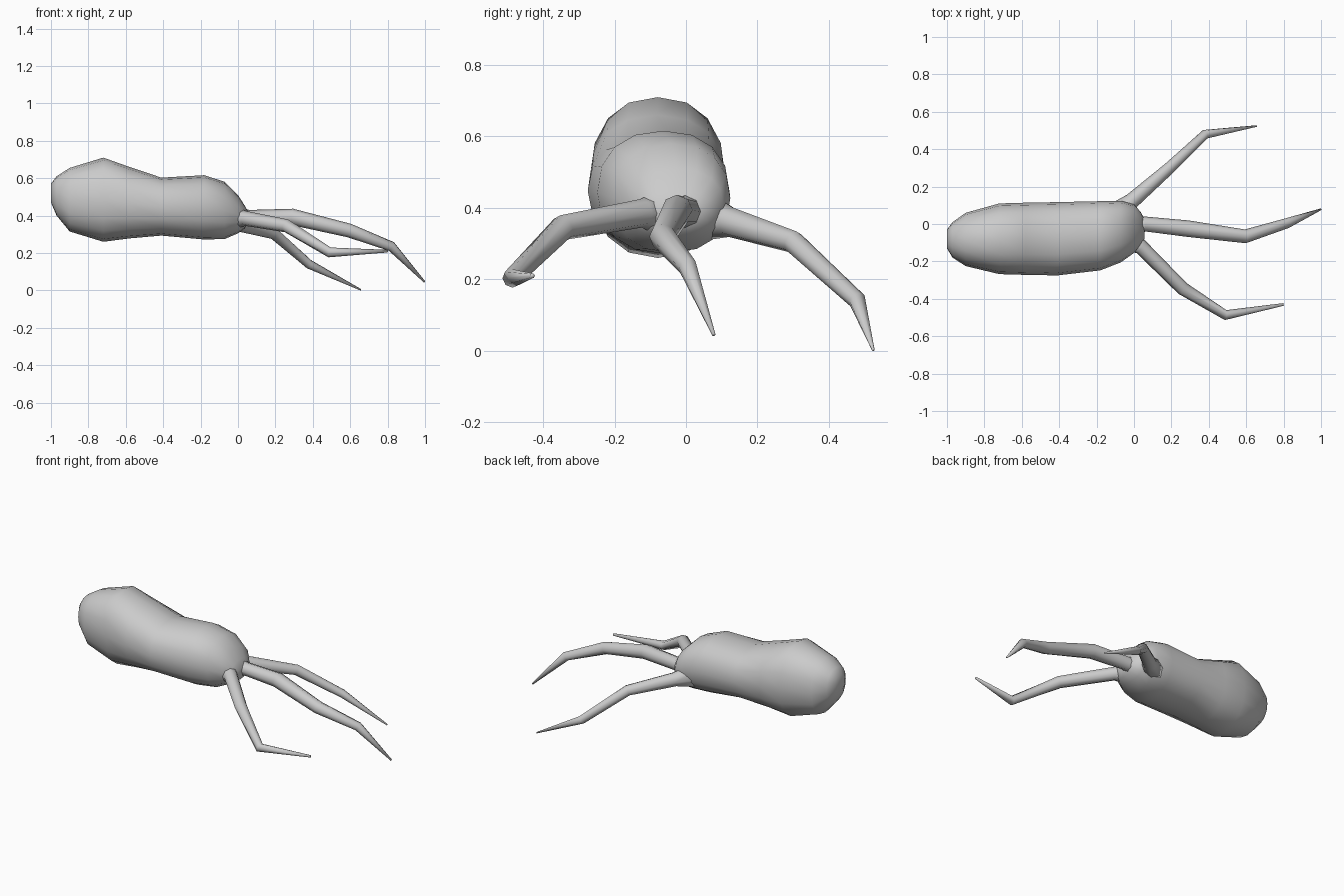
import bpy, bmesh
from math import sin, cos, pi, copysign
from mathutils import Vector

if "Cube" in bpy.data.objects:
    bpy.data.objects.remove(bpy.data.objects["Cube"])


def loft(name, rings):
    """Skin a list of equal-length rings and cap both ends."""
    bm = bmesh.new()
    vr = [[bm.verts.new(p) for p in r] for r in rings]
    n = len(vr[0])
    for a, b in zip(vr, vr[1:]):
        for i in range(n):
            bm.faces.new((a[i], a[(i + 1) % n], b[(i + 1) % n], b[i]))
    bm.faces.new(vr[0])
    bm.faces.new(vr[-1])
    bmesh.ops.recalc_face_normals(bm, faces=bm.faces)
    for f in bm.faces:
        f.smooth = True
    me = bpy.data.meshes.new(name)
    bm.to_mesh(me)
    bm.free()
    ob = bpy.data.objects.new(name, me)
    bpy.context.collection.objects.link(ob)
    return ob


def tentacle(name, path, sides=8):
    """Tapered tube through (x, y, z, radius) points."""
    pts = [Vector(p[:3]) for p in path]
    rings = []
    for i, p in enumerate(pts):
        d = Vector((0, 0, 0))
        if i > 0:
            d += (p - pts[i - 1]).normalized()
        if i < len(pts) - 1:
            d += (pts[i + 1] - p).normalized()
        d.normalize()
        u = d.cross(Vector((0, 0, 1))).normalized()
        v = u.cross(d)
        r = path[i][3]
        rings.append([p + r * (cos(2 * pi * k / sides) * u + sin(2 * pi * k / sides) * v)
                      for k in range(sides)])
    return loft(name, rings)


def power(t, e=0.88):
    return copysign(abs(t) ** e, t)


# Body stations: x, y min, y max, z bottom, z top
stations = [
    (-1.00, -0.13, -0.03, 0.47, 0.57),
    (-0.97, -0.18, 0.01, 0.40, 0.61),
    (-0.90, -0.225, 0.06, 0.315, 0.655),
    (-0.72, -0.268, 0.11, 0.26, 0.71),
    (-0.58, -0.272, 0.114, 0.278, 0.66),
    (-0.41, -0.275, 0.117, 0.293, 0.603),
    (-0.18, -0.248, 0.122, 0.272, 0.616),
    (-0.07, -0.205, 0.124, 0.275, 0.58),
    (0.00, -0.155, 0.105, 0.305, 0.51),
    (0.035, -0.12, 0.065, 0.33, 0.455),
    (0.055, -0.08, 0.03, 0.36, 0.42),
]
rings = []
for x, y0, y1, z0, z1 in stations:
    cy, ry, cz, rz = (y0 + y1) / 2, (y1 - y0) / 2, (z0 + z1) / 2, (z1 - z0) / 2
    rings.append([(x, cy + ry * power(cos(2 * pi * k / 16)), cz + rz * power(sin(2 * pi * k / 16)))
                  for k in range(16)])
loft("body", rings)

# Three bent, tapering tentacles with flared roots
tentacle("left_tentacle", [
    (-0.10, 0.04, 0.38, 0.075), (-0.01, 0.125, 0.36, 0.042),
    (0.19, 0.30, 0.305, 0.032), (0.38, 0.48, 0.14, 0.025), (0.657, 0.524, 0.003, 0.004)])
tentacle("middle_tentacle", [
    (-0.04, -0.02, 0.39, 0.075), (0.06, 0.00, 0.39, 0.04),
    (0.29, -0.025, 0.393, 0.044), (0.595, -0.066, 0.32, 0.037),
    (0.82, 0.005, 0.235, 0.027), (0.998, 0.078, 0.045, 0.005)])
tentacle("right_tentacle", [
    (-0.06, -0.06, 0.385, 0.075), (0.04, -0.125, 0.385, 0.04),
    (0.26, -0.345, 0.345, 0.036), (0.49, -0.487, 0.203, 0.027), (0.80, -0.43, 0.21, 0.007)])
